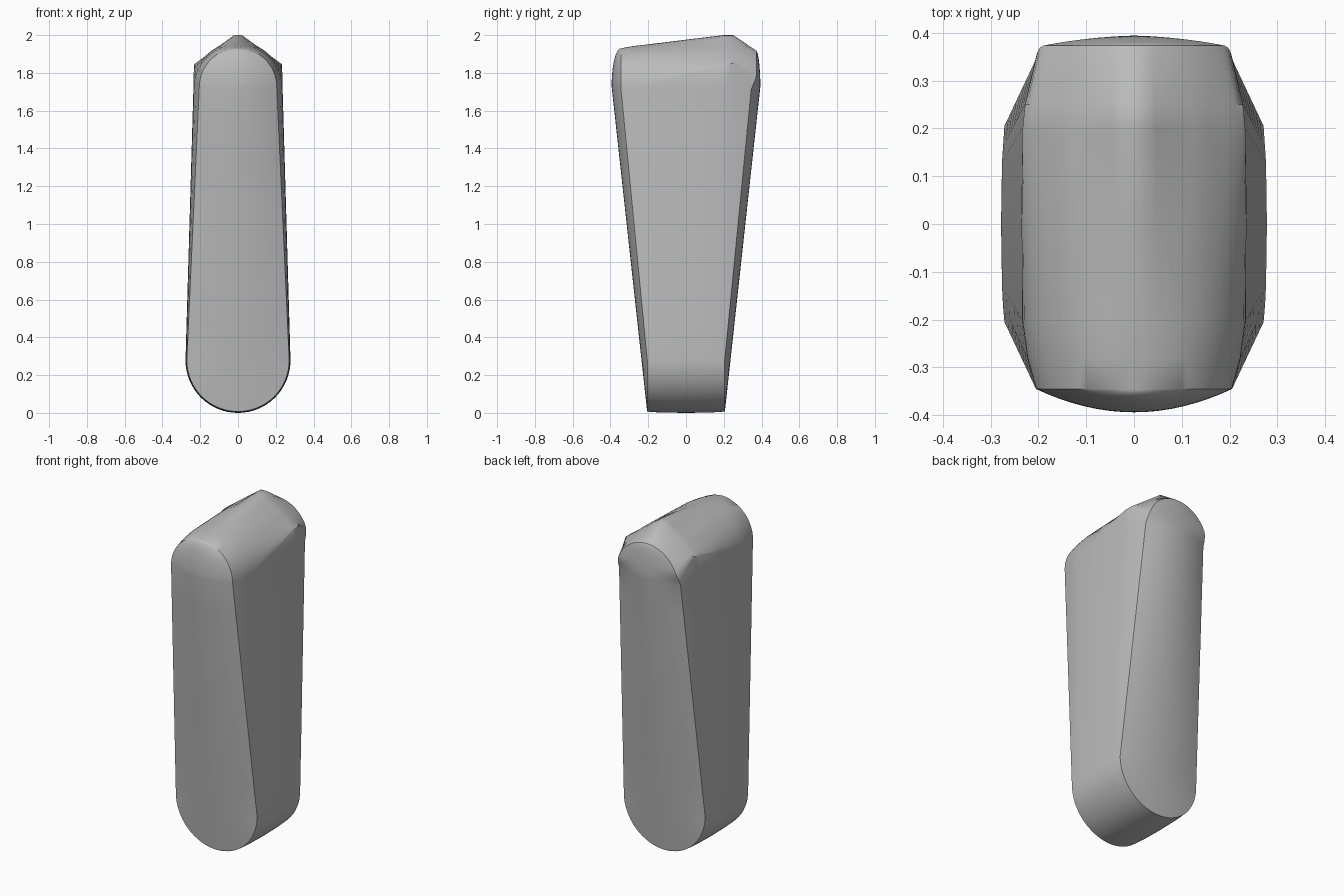
import bpy, bmesh, math

cube = bpy.data.objects.get("Cube")
if cube:
    bpy.data.objects.remove(cube)

ARC, RISE, COLS = 16, 8, 16      # rows on each arc, rows on the straight side, cap columns
TOP_MID, BOTTOM_MID = 1.73, 0.278


def lerp(a, b, t):
    return a + (b - a) * t


# Cross-sections front to back: low y, high y, low radius, high radius, high arc centre, ridge
SECTIONS = [
    (-0.205, -0.345, 0.271, 0.205, 1.725, 0),
    (-0.17, -0.28, 0.274, 0.223, 1.719, 0),
    (-0.13, -0.2, 0.276, 0.234, 1.717, 0),
    (0, 0, 0.278, 0.236, 1.72, 0.45),
    (0.13, 0.2, 0.276, 0.234, 1.73, 1),
    (0.16, 0.25, 0.274, 0.229, 1.73, 1),
    (0.205, 0.345, 0.271, 0.205, 1.712, 0),
]

# Rows from the lowest point up to the crown: (angle, height fraction)
ROWS = [(-math.pi / 2 * (1 - i / ARC), 0) for i in range(ARC)]
ROWS += [(0, i / RISE) for i in range(RISE + 1)]
ROWS += [(math.pi / 2 * i / ARC, 1) for i in range(1, ARC + 1)]


def section_point(section, row, side):
    low_y, high_y, low_r, high_r, mid, ridge = section
    angle, u = row
    r = lerp(low_r, high_r, u)
    x = r * math.cos(angle)
    y = lerp(low_y, high_y, u)
    z = lerp(BOTTOM_MID, mid, u) + r * math.sin(angle)
    if angle > 0:
        # Tent-shaped ridge rising out of the round crown
        tent = min(2.0, 2.015 - 0.727 * x)
        z = lerp(z, max(z, tent), ridge)
        if section is SECTIONS[-1]:
            y += 0.028 * min(1, 3 * math.sin(angle))
    return (side * x, y, z)


bm = bmesh.new()


def add_grid(points):
    rows = [[bm.verts.new(p) for p in line] for line in points]
    for a, b in zip(rows, rows[1:]):
        for i in range(len(a) - 1):
            bm.faces.new((a[i], a[i + 1], b[i + 1], b[i]))


# Shell: right and left halves lofted through the sections
for side in (1, -1):
    add_grid([[section_point(s, row, side) for row in ROWS] for s in SECTIONS])

# Bulging front and back faces
for section, out in ((SECTIONS[0], -1), (SECTIONS[-1], 1)):
    cap = []
    for row in ROWS:
        x, y, z = section_point(section, row, 1)
        if row[0] > 0:
            peak = max(abs(y), lerp(0.345 if out < 0 else 0.37, 0.394, math.cos(row[0])))
        else:
            peak = max(abs(y), 0.205 + 0.189 * z / TOP_MID)
        line = []
        for i in range(COLS + 1):
            k = -1 + 2 * i / COLS
            line.append((x * k, out * lerp(peak, abs(y), k * k), z))
        cap.append(line)
    add_grid(cap)

bmesh.ops.remove_doubles(bm, verts=bm.verts, dist=0.0005)
bmesh.ops.recalc_face_normals(bm, faces=bm.faces)
mesh = bpy.data.meshes.new("tapered_body")
bm.to_mesh(mesh)
bm.free()

body = bpy.data.objects.new("tapered_body", mesh)
bpy.context.collection.objects.link(body)

# Plain grey
grey = bpy.data.materials.new("plain_grey")
grey.use_nodes = True
colour = (0.5, 0.5, 0.5, 1)
grey.diffuse_color = colour
grey.node_tree.nodes["Principled BSDF"].inputs["Base Color"].default_value = colour
mesh.materials.append(grey)

bpy.ops.object.select_all(action="DESELECT")
body.select_set(True)
bpy.context.view_layer.objects.active = body
bpy.ops.object.shade_smooth_by_angle(angle=math.radians(35))
